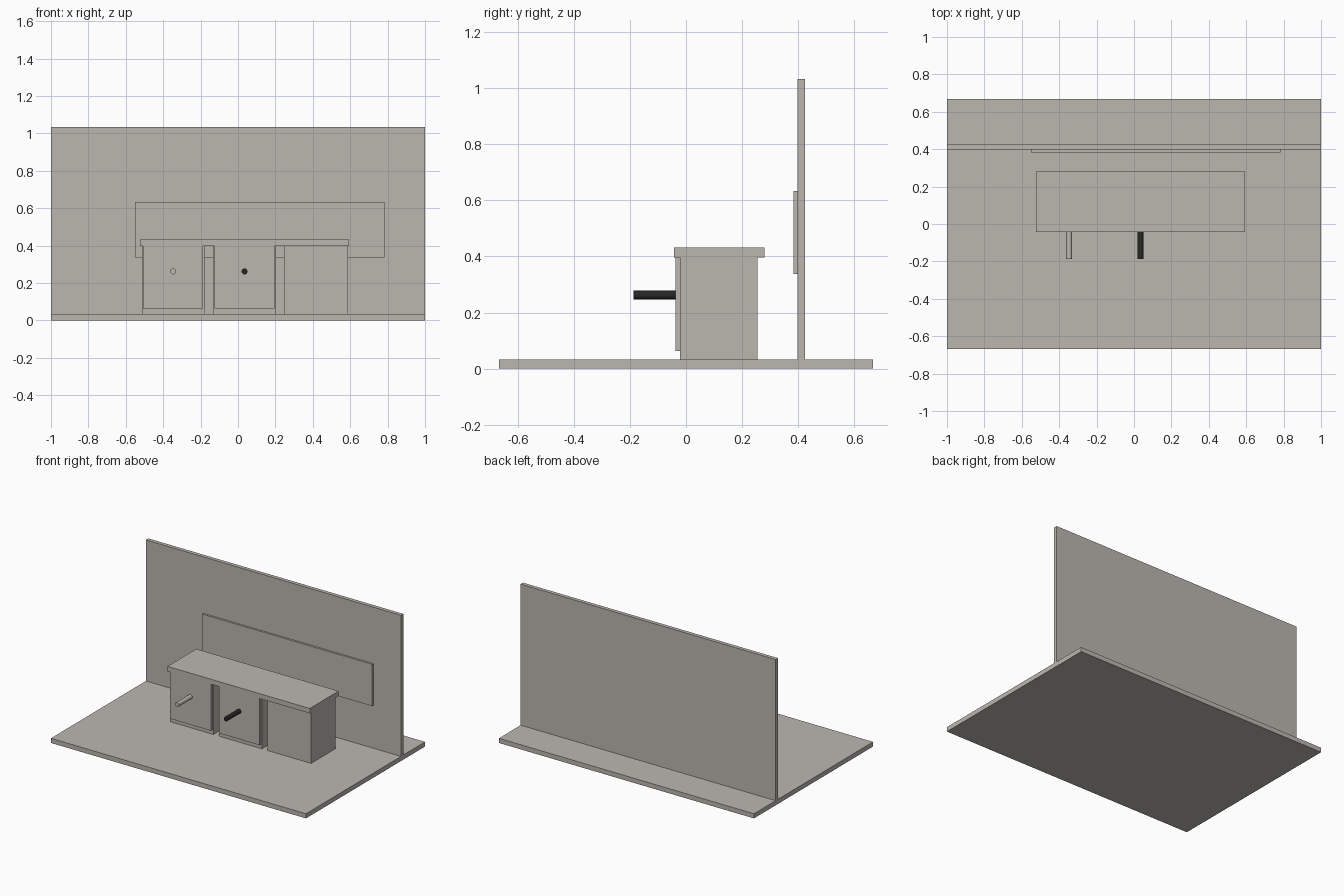
import bpy
import bmesh
import math
from mathutils import Matrix

if "Cube" in bpy.data.objects:
    bpy.data.objects.remove(bpy.data.objects["Cube"])


def material(name, rgb):
    m = bpy.data.materials.new(name)
    m.diffuse_color = (*rgb, 1)
    m.use_nodes = True
    m.node_tree.nodes["Principled BSDF"].inputs["Base Color"].default_value = m.diffuse_color
    return m


STONE = material("warm grey", (0.50, 0.475, 0.435))
DARK = material("near black", (0.02, 0.02, 0.02))


def finish(name, bm, mat):
    mesh = bpy.data.meshes.new(name)
    bm.to_mesh(mesh)
    bm.free()
    mesh.materials.append(mat)
    obj = bpy.data.objects.new(name, mesh)
    bpy.context.collection.objects.link(obj)
    return obj


def box(name, x, y, z, mat=STONE):
    """Box from its (min, max) extents on each axis."""
    bm = bmesh.new()
    bmesh.ops.create_cube(bm, size=1)
    for v in bm.verts:
        v.co = [(r[0] + r[1]) / 2 + c * (r[1] - r[0]) for r, c in zip((x, y, z), v.co)]
    return finish(name, bm, mat)


def rod(name, x, z, y0, y1, radius, mat):
    """Round rod running along y."""
    bm = bmesh.new()
    place = Matrix.Translation((x, (y0 + y1) / 2, z)) @ Matrix.Rotation(math.pi / 2, 4, 'X')
    bmesh.ops.create_cone(bm, cap_ends=True, segments=24, radius1=radius,
                          radius2=radius, depth=y1 - y0, matrix=place)
    obj = finish(name, bm, mat)
    bpy.context.view_layer.objects.active = obj
    obj.select_set(True)
    bpy.ops.object.shade_smooth_by_angle(angle=math.radians(30))
    obj.select_set(False)


# Room shell
box("floor", (-1, 1), (-0.667, 0.667), (0, 0.033))
box("back_wall", (-1, 1), (0.397, 0.424), (0.033, 1.033))
box("wall_panel", (-0.55, 0.783), (0.383, 0.397), (0.337, 0.633))

# Counter and its three cabinets
box("countertop", (-0.523, 0.593), (-0.043, 0.28), (0.397, 0.432))
for i, (x0, x1) in enumerate([(-0.513, -0.178), (-0.134, 0.203), (0.247, 0.588)]):
    box(f"cabinet_{i + 1}", (x0, x1), (-0.021, 0.254), (0.033, 0.397))

# Doors with projecting handles on the first two cabinets
for i, (x, handle_mat) in enumerate([(-0.347, STONE), (0.035, DARK)]):
    box(f"door_{i + 1}", (x - 0.16, x + 0.16), (-0.037, -0.021), (0.063, 0.397))
    rod(f"handle_{i + 1}", x, 0.262, -0.187, -0.037, 0.0158, handle_mat)
